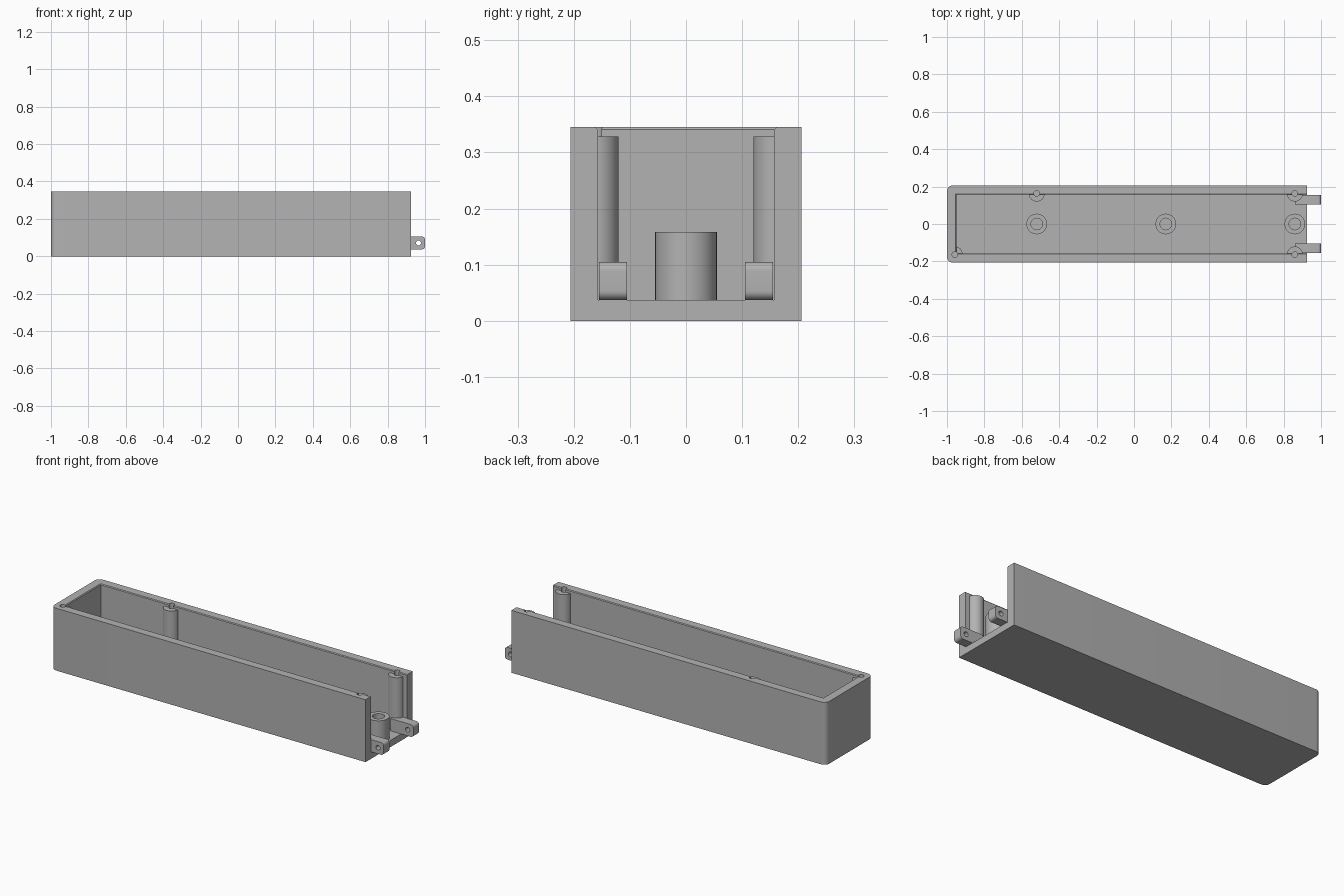
import bpy, bmesh, math
from mathutils import Matrix, Vector

if "Cube" in bpy.data.objects:
    bpy.data.objects.remove(bpy.data.objects["Cube"], do_unlink=True)

grey = bpy.data.materials.new("plain grey")
grey.use_nodes = True
colour = (0.45, 0.45, 0.45, 1)
grey.diffuse_color = colour
grey.node_tree.nodes["Principled BSDF"].inputs["Base Color"].default_value = colour

LENGTH_END, HALF_W, HEIGHT = 0.925, 0.206, 0.345
FLOOR, IN_W, IN_X = 0.037, 0.157, -0.95
POST_TOP, POST_Y = 0.328, 0.162


def finish(bm, name):
    bmesh.ops.recalc_face_normals(bm, faces=bm.faces)
    mesh = bpy.data.meshes.new(name)
    bm.to_mesh(mesh)
    bm.free()
    obj = bpy.data.objects.new(name, mesh)
    bpy.context.collection.objects.link(obj)
    mesh.materials.append(grey)
    return obj


def box(name, lo, hi, round_edges=None, radius=0.0):
    """Box between two corners; round_edges picks edges by midpoint and direction."""
    lo, hi = Vector(lo), Vector(hi)
    bm = bmesh.new()
    bmesh.ops.create_cube(bm, size=1)
    for v in bm.verts:
        v.co = (lo + hi) / 2 + v.co * (hi - lo)
    if round_edges:
        edges = [e for e in bm.edges if round_edges((e.verts[0].co + e.verts[1].co) / 2,
                                                    (e.verts[0].co - e.verts[1].co).normalized())]
        bmesh.ops.bevel(bm, geom=edges, offset=radius, segments=8, profile=0.5, affect='EDGES')
    return finish(bm, name)


def cylinder(name, centre, radius, depth, along_y=False, sides=40):
    bm = bmesh.new()
    turn = Matrix.Rotation(math.pi / 2, 4, 'X') if along_y else Matrix()
    bmesh.ops.create_cone(bm, cap_ends=True, segments=sides, radius1=radius, radius2=radius,
                          depth=depth, matrix=Matrix.Translation(centre) @ turn)
    return finish(bm, name)


def upright(name, x, y, radius, z0, z1, sides=40):
    return cylinder(name, (x, y, (z0 + z1) / 2), radius, z1 - z0, sides=sides)


def cut(obj, cutter):
    mod = obj.modifiers.new("cut", 'BOOLEAN')
    mod.operation, mod.solver, mod.object = 'DIFFERENCE', 'EXACT', cutter
    bpy.context.view_layer.objects.active = obj
    bpy.ops.object.modifier_apply(modifier=mod.name)


def drop(*cutters):
    for c in cutters:
        bpy.data.objects.remove(c, do_unlink=True)


# Trough: long box, rounded at the closed end, open on top and at +x
trough = box("trough", (-1, -HALF_W, 0), (LENGTH_END, HALF_W, HEIGHT),
             lambda mid, d: abs(d.z) > 0.9 and mid.x < 0, 0.03)
cavity = box("cavity_cutter", (IN_X, -IN_W, FLOOR), (1.2, IN_W, 0.5))
cut(trough, cavity)
# Narrow chamfer around the inner rim
rim = box("rim_cutter", (IN_X, -IN_W, HEIGHT - 0.004), (1.2, IN_W, HEIGHT + 0.004))
for v in rim.data.vertices:
    if v.co.z > HEIGHT:
        v.co.y *= 1 + 0.008 / IN_W
        if v.co.x < 0:
            v.co.x -= 0.008
cut(trough, rim)
drop(cavity, rim)
parts = [trough]

# Screw posts along the walls, with holes that also notch the rim
posts = {"back_middle_post": (-0.52, POST_Y), "back_end_post": (0.86, POST_Y),
         "front_end_post": (0.86, -POST_Y), "front_corner_post": (-0.958, -POST_Y)}
for name, (x, y) in posts.items():
    post = upright(name, x, y, 0.042, FLOOR - 0.01, POST_TOP)
    hole = upright("hole_cutter", x, y * 1.01, 0.015, 0.2, 0.4, 24)
    cut(trough, hole)
    cut(post, hole)
    drop(hole)
    # trim the half buried in the wall so only the hole is left open there
    parts.append(post)

# Hollow bosses on the floor
for name, x in (("left_boss", -0.52), ("middle_boss", 0.17), ("right_boss", 0.86)):
    boss = upright(name, x, 0, 0.055, FLOOR - 0.01, 0.158, 48)
    hole = upright("hole_cutter", x, 0, 0.031, FLOOR, 0.3, 32)
    cut(boss, hole)
    drop(hole)
    parts.append(boss)

# Hinge lugs reaching out of the open end
for name, side in (("back_lug", 1), ("front_lug", -1)):
    y0, y1 = sorted((side * 0.105, side * 0.155))
    lug = box(name, (0.86, y0, FLOOR), (1, y1, 0.105),
              lambda mid, d: abs(d.y) > 0.9 and mid.x > 0.95, 0.016)
    hole = cylinder("hole_cutter", (0.965, side * 0.13, 0.071), 0.013, 0.2, True, 24)
    cut(lug, hole)
    drop(hole)
    parts.append(lug)

# Smooth the round surfaces, keep the edges sharp
bpy.ops.object.select_all(action='DESELECT')
for p in parts:
    p.select_set(True)
bpy.context.view_layer.objects.active = trough
bpy.ops.object.shade_smooth_by_angle(angle=math.radians(30))
